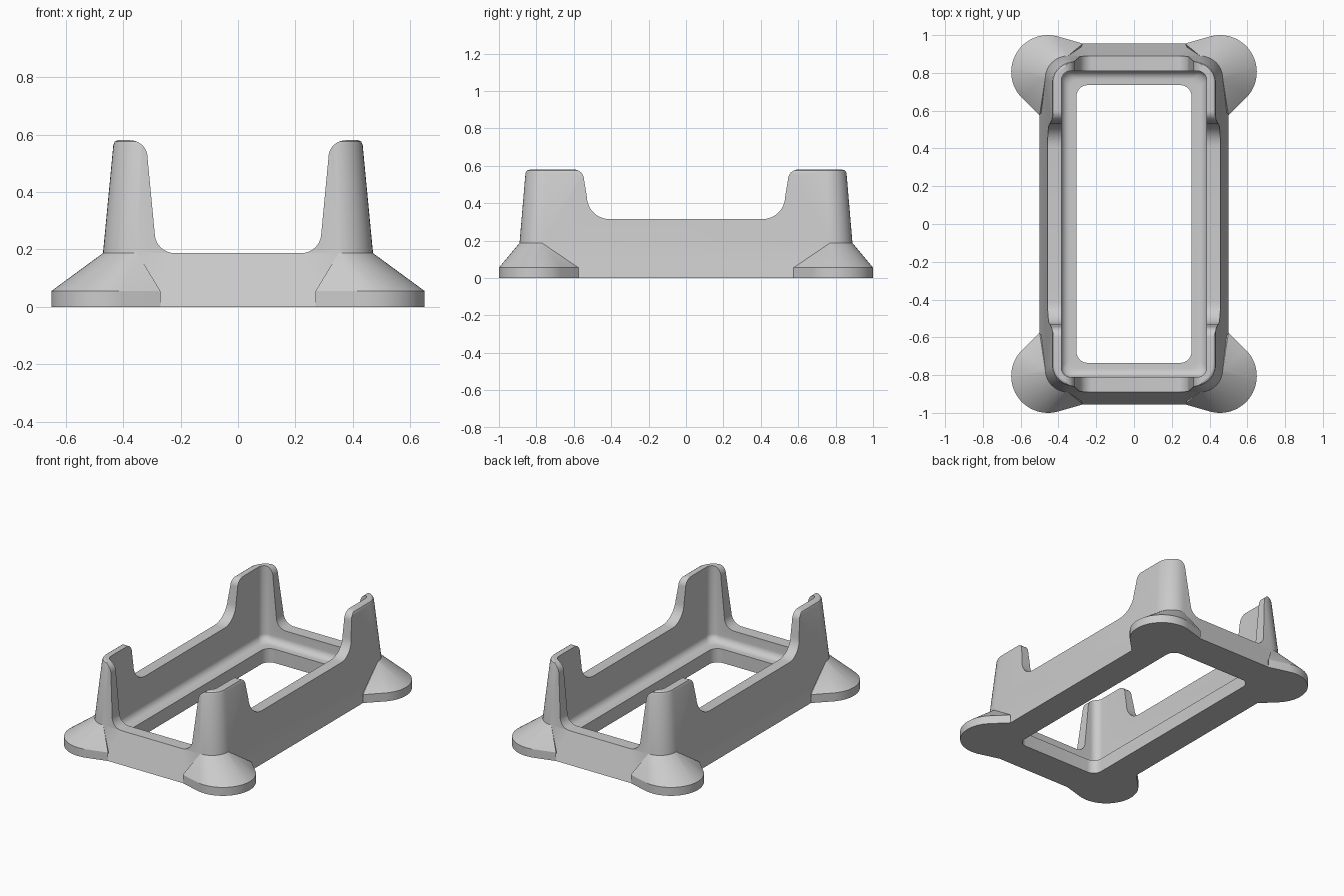
import bpy, bmesh
from math import sin, cos, pi, radians

cube = bpy.data.objects.get("Cube")
if cube:
    bpy.data.objects.remove(cube, do_unlink=True)

grey = bpy.data.materials.new("plain grey")
grey.use_nodes = True
grey.diffuse_color = (0.6, 0.6, 0.6, 1)
grey.node_tree.nodes["Principled BSDF"].inputs["Base Color"].default_value = grey.diffuse_color


def make_object(name, bm):
    bmesh.ops.recalc_face_normals(bm, faces=bm.faces)
    mesh = bpy.data.meshes.new(name)
    bm.to_mesh(mesh)
    bm.free()
    mesh.materials.append(grey)
    obj = bpy.data.objects.new(name, mesh)
    bpy.context.collection.objects.link(obj)
    return obj


def arc(cx, cy, r, start, end, steps=10):
    angles = [radians(start + (end - start) * i / steps) for i in range(steps + 1)]
    return [(cx + r * cos(a), cy + r * sin(a)) for a in angles]


def rounded_rect(hx, hy, r):
    pts = []
    for k, (sx, sy) in enumerate([(1, 1), (-1, 1), (-1, -1), (1, -1)]):
        pts += arc(sx * (hx - r), sy * (hy - r), r, 90 * k, 90 * k + 90)
    return pts


def loft(name, sections):
    """Closed solid through rounded rectangles (half x, half y, radius, z)."""
    bm = bmesh.new()
    rings = [[bm.verts.new((x, y, z)) for x, y in rounded_rect(hx, hy, r)]
             for hx, hy, r, z in sections]
    for low, high in zip(rings, rings[1:]):
        for i in range(len(low)):
            j = (i + 1) % len(low)
            bm.faces.new((low[i], low[j], high[j], high[i]))
    bm.faces.new(rings[0][::-1])
    bm.faces.new(rings[-1])
    return make_object(name, bm)


def notch(name, half, along_x):
    """Mirrored profile pushed right through the frame along one axis."""
    profile = half + [(-u, z) for u, z in reversed(half)]
    bm = bmesh.new()
    place = (lambda u, d, z: (d, u, z)) if along_x else (lambda u, d, z: (u, d, z))
    face = bm.faces.new([bm.verts.new(place(u, -1.5, z)) for u, z in profile])
    moved = bmesh.ops.extrude_face_region(bm, geom=[face])["geom"]
    verts = [v for v in moved if isinstance(v, bmesh.types.BMVert)]
    bmesh.ops.translate(bm, verts=verts, vec=(3, 0, 0) if along_x else (0, 3, 0))
    return make_object(name, bm)


def foot(name, sx, sy):
    """Round pad with a sloping top that leans onto the frame corner."""
    outline = arc(0.455, 0.805, 0.195, -45, 120, 32)
    outline += [(0.5, 0.575), (0.27, 0.955)]
    points = [(x, y, z) for x, y in outline for z in (0, 0.055)]
    points += [(x, y, 0.187) for x, y in arc(0.35, 0.77, 0.12, 0, 90)]
    bm = bmesh.new()
    verts = [bm.verts.new((sx * x, sy * y, z)) for x, y, z in points]
    result = bmesh.ops.convex_hull(bm, input=verts)
    spare = [g for g in result["geom_interior"] if isinstance(g, bmesh.types.BMVert)]
    bmesh.ops.delete(bm, geom=spare, context='VERTS')
    bmesh.ops.dissolve_limit(bm, angle_limit=radians(0.5), verts=bm.verts, edges=bm.edges)
    return make_object(name, bm)


def combine(target, other, operation):
    mod = target.modifiers.new(operation.lower(), 'BOOLEAN')
    mod.operation, mod.object, mod.solver = operation, other, 'EXACT'
    bpy.context.view_layer.objects.active = target
    bpy.ops.object.modifier_apply(modifier=mod.name)
    bpy.data.objects.remove(other, do_unlink=True)


# Tapered outer shell with a flared skirt and softened rim
frame = loft("cradle_frame", [
    (0.5, 0.955, 0.12, 0), (0.47, 0.89, 0.12, 0.187),
    (0.434, 0.858, 0.11, 0.563), (0.429, 0.853, 0.105, 0.575),
    (0.42, 0.844, 0.1, 0.58)])

# Four corner feet
for sx, side in ((1, "left"), (-1, "right")):
    for sy, end in ((-1, "front"), (1, "back")):
        combine(frame, foot(f"{end}_{side}_foot", sx, sy), 'UNION')

# Inner cavity: floor opening, ledge, coved corner and walls
cove = []
for i in range(9):
    a = pi / 2 * i / 8
    inset = 0.045 * (1 - sin(a))
    cove.append((0.385 - inset, 0.81 - inset, 0.05, 0.09 + 0.045 * (1 - cos(a))))
cavity = loft("cavity_cutter", [
    (0.305, 0.735, 0.06, -0.1), (0.305, 0.735, 0.06, 0.09)] + cove
    + [(0.385, 0.81, 0.05, 1)])
combine(frame, cavity, 'DIFFERENCE')

# Low openings in the ends and the long sides
end_half = arc(0.22, 0.257, 0.07, -90, 0) + arc(0.375, 0.52, 0.06, 180, 90) + [(0.375, 0.9)]
side_half = arc(0.41, 0.435, 0.12, -90, 0) + arc(0.6, 0.525, 0.055, 180, 90) + [(0.6, 0.9)]
combine(frame, notch("end_notch_cutter", end_half, False), 'DIFFERENCE')
combine(frame, notch("side_notch_cutter", side_half, True), 'DIFFERENCE')

# Smooth curves, sharp edges
for obj in bpy.context.selected_objects:
    obj.select_set(False)
frame.select_set(True)
bpy.context.view_layer.objects.active = frame
bpy.ops.object.shade_smooth_by_angle(angle=radians(25))
